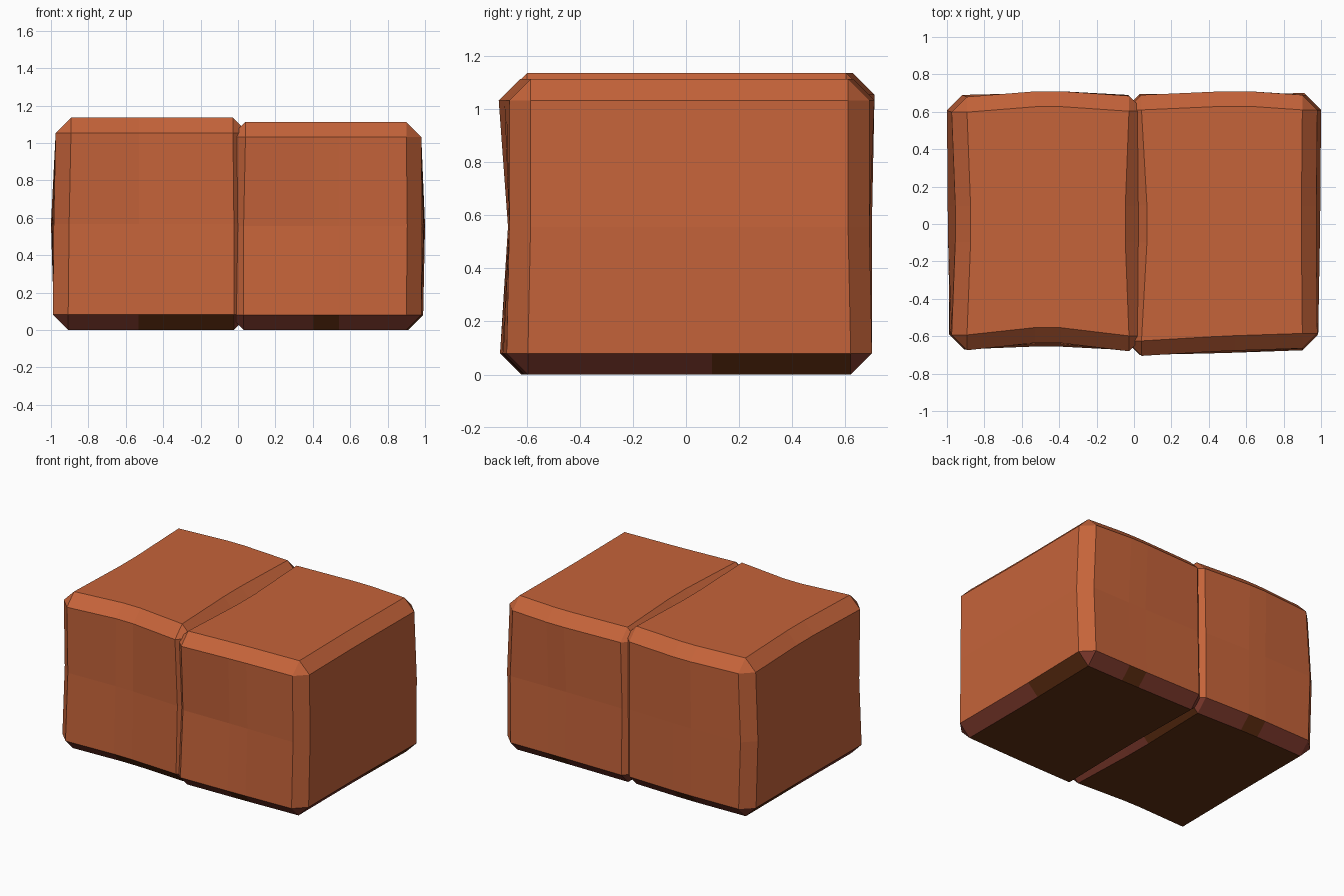
import bpy, bmesh
from mathutils import Vector

if "Cube" in bpy.data.objects:
    bpy.data.objects.remove(bpy.data.objects["Cube"])


def colour(name, rgb):
    m = bpy.data.materials.new(name)
    m.diffuse_color = (*rgb, 1)
    m.use_nodes = True
    m.node_tree.nodes["Principled BSDF"].inputs["Base Color"].default_value = m.diffuse_color
    return m


MATS = [colour("terracotta", (0.56, 0.126, 0.042)),
        colour("dark maroon", (0.22, 0.044, 0.027)),
        colour("dark brown", (0.12, 0.028, 0.006))]

# side order: front, right, back, left
ALONG = [Vector((1, 0, 0)), Vector((0, 1, 0)), Vector((-1, 0, 0)), Vector((0, -1, 0))]
STEPS = (0, 0.42, 0.58, 1)


def block(name, height, outlines, c, brown):
    """Warped chamfered block from plan outlines (FL, F, FR, R, BR, B, BL, L) at
    bottom, middle and top. brown: dark segments of the bottom chamfer per side."""
    bm = bmesh.new()

    def face(pts, mat=0):
        bm.faces.new([bm.verts.new(p) for p in pts]).material_index = mat

    def side(s, level):
        # bowed edge of one side, pulled in at both ends for the corner chamfers
        o = outlines[level]
        z = (c, height / 2, height - c)[level]
        a, m, b = (Vector((*o[i % 8], z)) for i in (2 * s, 2 * s + 1, 2 * s + 2))
        a, b = a + ALONG[s] * c, b - ALONG[s] * c
        q = 2 * m - (a + b) / 2
        return [a * (1 - t) ** 2 + q * 2 * t * (1 - t) + b * t * t for t in STEPS]

    rows = []
    for s in range(4):
        mid = [side(s, k) for k in range(3)]
        inward = ALONG[(s + 1) % 4] * c
        low = [p + inward - Vector((0, 0, c)) for p in mid[0]]
        high = [p + inward + Vector((0, 0, c)) for p in mid[2]]
        rows.append([low] + mid + [high])
    for s in range(4):
        # wall and its top and bottom chamfer
        r, n = rows[s], rows[(s + 1) % 4]
        # neighbouring sides share their inset corner
        for k in (0, 4):
            n[k][0] = r[k][-1] = (n[k][0] + r[k][-1]) / 2
    for s in range(4):
        r, n = rows[s], rows[(s + 1) % 4]
        for k in range(4):
            for i in range(3):
                mat = 0 if k else (2 if i in brown[s] else 1)
                face((r[k][i], r[k][i + 1], r[k + 1][i + 1], r[k + 1][i]), mat)
        # upright corner chamfer and its end triangles
        for k in (1, 2):
            face((r[k][-1], n[k][0], n[k + 1][0], r[k + 1][-1]))
        face((r[0][-1], n[1][0], r[1][-1]), 1)
        face((r[4][-1], r[3][-1], n[3][0]))
    # flat bottom and top
    face([p for r in rows for p in r[0][:-1]][::-1], 2)
    face([p for r in rows for p in r[4][:-1]])

    bmesh.ops.remove_doubles(bm, verts=bm.verts[:], dist=1e-4)
    bmesh.ops.recalc_face_normals(bm, faces=bm.faces[:])
    me = bpy.data.meshes.new(name)
    bm.to_mesh(me)
    bm.free()
    for m in MATS:
        me.materials.append(m)
    bpy.context.collection.objects.link(bpy.data.objects.new(name, me))


# taller left block
block("left_block", 1.135, (
    [(-.99, -.67), (-.46, -.655), (.06, -.675), (.04, 0),
     (.05, .69), (-.46, .70), (-.985, .69), (-.985, 0)],
    [(-.985, -.65), (-.46, -.64), (.06, -.66), (.05, 0),
     (.05, .69), (-.46, .70), (-1.0, .69), (-.995, 0)],
    [(-.975, -.675), (-.46, -.635), (.055, -.68), (.035, 0),
     (.055, .685), (-.46, .71), (-.975, .68), (-.955, 0)]), 0.082,
      ((1, 2), (2,), (1,), (0,)))

# slightly lower right block, overlapping at the joint
block("right_block", 1.112, (
    [(-.05, -.70), (.47, -.69), (.98, -.675), (.98, 0),
     (.99, .70), (.55, .695), (-.05, .695), (-.04, 0)],
    [(-.05, -.67), (.47, -.665), (.985, -.665), (.995, 0),
     (1.0, .69), (.55, .685), (-.05, .685), (-.03, 0)],
    [(-.04, -.705), (.47, -.68), (.98, -.665), (.975, 0),
     (.98, .69), (.55, .71), (-.04, .69), (-.01, 0)]), 0.08,
      ((1,), (2,), (1,), (0,)))
